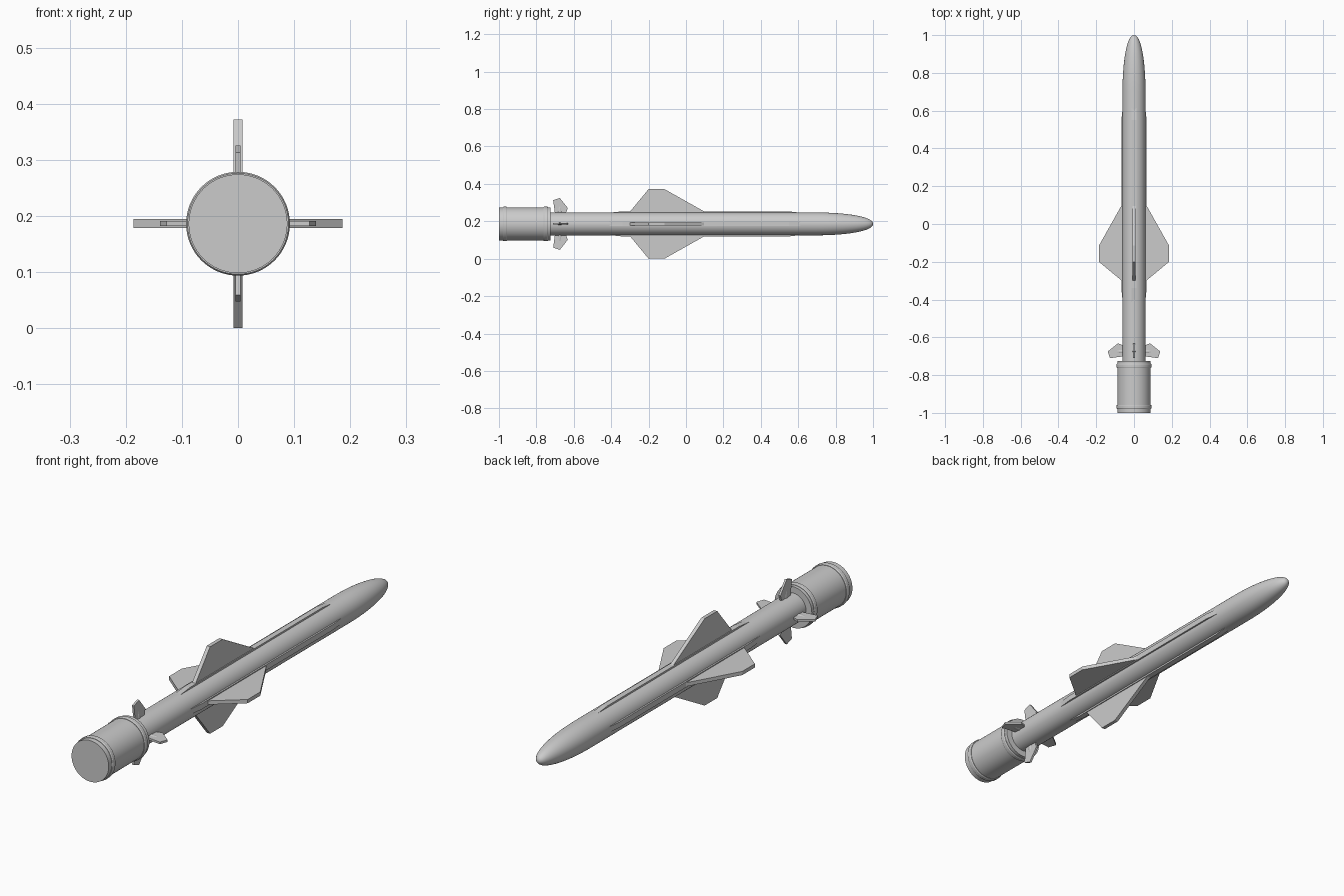
import bpy, bmesh, math
from mathutils import Matrix, Vector

cube = bpy.data.objects.get("Cube")
if cube:
    bpy.data.objects.remove(cube, do_unlink=True)

AXIS_Z = 0.186
GREY = (0.6, 0.6, 0.6, 1.0)

grey = bpy.data.materials.new("plain grey")
grey.use_nodes = True
grey.diffuse_color = GREY
grey.node_tree.nodes["Principled BSDF"].inputs["Base Color"].default_value = GREY


def finish(name, bm, smooth=False):
    """Turn a bmesh into a named object on the missile axis."""
    bmesh.ops.recalc_face_normals(bm, faces=bm.faces)
    mesh = bpy.data.meshes.new(name)
    bm.to_mesh(mesh)
    bm.free()
    mesh.materials.append(grey)
    obj = bpy.data.objects.new(name, mesh)
    obj.location.z = AXIS_Z
    bpy.context.collection.objects.link(obj)
    if smooth:
        bpy.ops.object.select_all(action="DESELECT")
        obj.select_set(True)
        bpy.context.view_layer.objects.active = obj
        bpy.ops.object.shade_smooth_by_angle(angle=math.radians(30))
    return obj


def lathe(name, profile, steps=64):
    """Revolve (y, radius) points about the long axis."""
    bm = bmesh.new()
    verts = [bm.verts.new((r, y, 0)) for y, r in profile]
    edges = [bm.edges.new(pair) for pair in zip(verts, verts[1:])]
    bmesh.ops.spin(bm, geom=verts + edges, cent=(0, 0, 0), axis=(0, 1, 0),
                   angle=math.tau, steps=steps)
    bmesh.ops.remove_doubles(bm, verts=bm.verts, dist=0.0002)
    return finish(name, bm, True)


def plate(outline, half):
    """Upright plate from (y, radius) points, centred on x = 0."""
    bm = bmesh.new()
    face = bm.faces.new([bm.verts.new((-half, y, r)) for y, r in outline])
    out = bmesh.ops.extrude_face_region(bm, geom=[face])
    moved = [g for g in out["geom"] if isinstance(g, bmesh.types.BMVert)]
    bmesh.ops.translate(bm, verts=moved, vec=Vector((2 * half, 0, 0)))
    return bm


def pivot():
    """Rounded root fairing of a tail fin."""
    bm = bmesh.new()
    shape = Matrix.Translation((0, -0.675, 0.06)) @ Matrix.Diagonal((0.007, 0.011, 0.042, 1))
    bmesh.ops.create_uvsphere(bm, u_segments=20, v_segments=12, radius=1, matrix=shape)
    return bm


def four_around(name, build, smooth=False):
    """Four copies: top, left, bottom and right."""
    for i, side in enumerate(("top", "left", "bottom", "right")):
        bm = build()
        bmesh.ops.rotate(bm, verts=bm.verts, cent=(0, 0, 0),
                         matrix=Matrix.Rotation(i * math.pi / 2, 3, "Y"))
        finish(f"{side}_{name}", bm, smooth)


# Main tube with a rounded nose
nose = []
for i in range(17):
    a = i / 16 * math.pi / 2
    nose.append((0.7 + 0.3 * math.sin(a), 0.061 * math.cos(a) ** 0.9 if i < 16 else 0))
lathe("body", [(-0.74, 0), (-0.74, 0.061)] + nose)

# Booster drum and its two clamp rings
lathe("booster", [(-1, 0), (-1, 0.088), (-0.725, 0.088), (-0.725, 0)])
for label, y in (("rear", -0.968), ("forward", -0.75)):
    ring = [(y - 0.011, 0.08), (y - 0.011, 0.09), (y - 0.007, 0.0925),
            (y + 0.007, 0.0925), (y + 0.011, 0.09), (y + 0.011, 0.08)]
    lathe(f"{label}_booster_ring", ring + ring[:1])

# Long strakes with ramped ends
strake = [(-0.43, 0.04), (-0.43, 0.058), (-0.34, 0.067),
          (0.55, 0.067), (0.63, 0.058), (0.63, 0.04)]
four_around("strake", lambda: plate(strake, 0.012))

# Main wings
wing = [(-0.31, 0.04), (-0.3, 0.065), (-0.2, 0.186),
        (-0.115, 0.186), (0.1, 0.065), (0.13, 0.04)]
four_around("wing", lambda: plate(wing, 0.008))

# Tail fins and their root fairings
fin = [(-0.7, 0.05), (-0.71, 0.127), (-0.675, 0.139), (-0.632, 0.085), (-0.645, 0.05)]
four_around("tail_fin", lambda: plate(fin, 0.0045))
four_around("fin_pivot", pivot, True)
